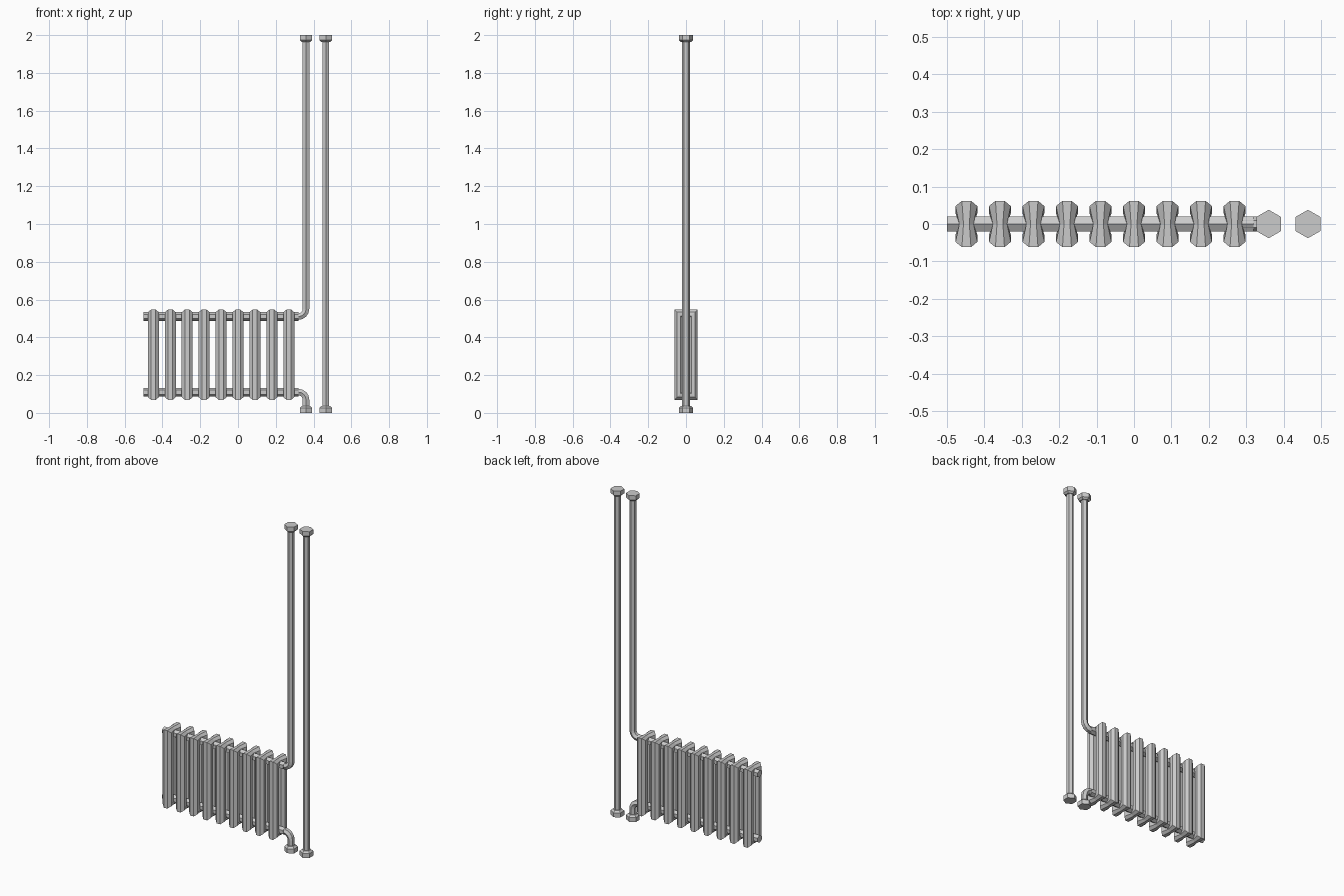
import bpy
from math import sin, cos, pi

if "Cube" in bpy.data.objects:
    bpy.data.objects.remove(bpy.data.objects["Cube"])


def skin(name, rings, loop=False):
    """Join equal-sized rings of points into a tube, capped unless looped."""
    n, m = len(rings[0]), len(rings)
    verts = [p for r in rings for p in r]
    faces = []
    for i in range(m if loop else m - 1):
        a, b = i * n, (i + 1) % m * n
        for j in range(n):
            k = (j + 1) % n
            faces.append((a + j, a + k, b + k, b + j))
    if not loop:
        faces += [tuple(range(n))[::-1], tuple(range((m - 1) * n, m * n))]
    mesh = bpy.data.meshes.new(name)
    mesh.from_pydata(verts, [], faces)
    ob = bpy.data.objects.new(name, mesh)
    bpy.context.collection.objects.link(ob)
    # consistent outward normals
    bpy.context.view_layer.objects.active = ob
    ob.select_set(True)
    bpy.ops.object.mode_set(mode='EDIT')
    bpy.ops.mesh.select_all(action='SELECT')
    bpy.ops.mesh.normals_make_consistent(inside=False)
    bpy.ops.object.mode_set(mode='OBJECT')
    ob.select_set(False)
    return ob


def hex_pipe(name, path):
    """Six-sided pipe along (x, z, direction angle, radius), points along y."""
    rings = []
    for x, z, t, r in path:
        ring = []
        for i in range(6):
            a = pi / 2 + i * pi / 3
            s = r * cos(a)
            ring.append((x + s * sin(t), r * sin(a), z - s * cos(t)))
        rings.append(ring)
    return skin(name, rings)


def nut(name, x, z, d):
    """Hexagonal end nut, tapering towards the pipe in direction d."""
    return hex_pipe(name, [(x, z + d * h, pi / 2, r)
                           for h, r in ((0, .038), (.027, .038), (.037, .026))])


R = .02
X1, X2 = .36, .465
TOP, LOW = .51, .11
BEND = .04

# horizontal rails, hexagon points up and down
for name, z in (("upper_rail", TOP), ("lower_rail", LOW)):
    skin(name, [[(x, .023 * sin(i * pi / 3), z + .023 * cos(i * pi / 3))
                 for i in range(6)] for x in (-.5, .32)])

# straight riser and the two pipes that bend into the rails
hex_pipe("straight_riser", [(X2, .02, pi / 2, R), (X2, 1.98, pi / 2, R)])
angles = [i * pi / 8 for i in range(5)]
for name, z, s, end in (("supply_riser", TOP, 1, 1.98), ("return_pipe", LOW, -1, .02)):
    path = [(.29, z, 0, R)]
    path += [(X1 - BEND + BEND * sin(a), z + s * BEND * (1 - cos(a)), s * a, R)
             for a in angles]
    path.append((X1, end, s * pi / 2, R))
    hex_pipe(name, path)

# nuts at the pipe ends
for x, tag in ((X1, "inner"), (X2, "outer")):
    nut("top_nut_" + tag, x, 2, -1)
    nut("bottom_nut_" + tag, x, 0, 1)

# radiator sections: eight-sided tube round a tall rectangle, narrow at mid ends
HY, HZ, CZ = .038, .215, .308
octagon = [(.026 * cos(pi / 8 + i * pi / 4), .0315 * sin(pi / 8 + i * pi / 4))
           for i in range(8)]
corners = ((-1, -1), (0, -1), (1, -1), (1, 1), (0, 1), (-1, 1))
for k in range(9):
    cx = -.448 + k * .0896
    rings = [[(cx + w * (1 if sy else .65), sy * (HY + u), CZ + sz * (HZ + u))
              for u, w in octagon] for sy, sz in corners]
    skin(f"radiator_section_{k + 1}", rings, loop=True)
